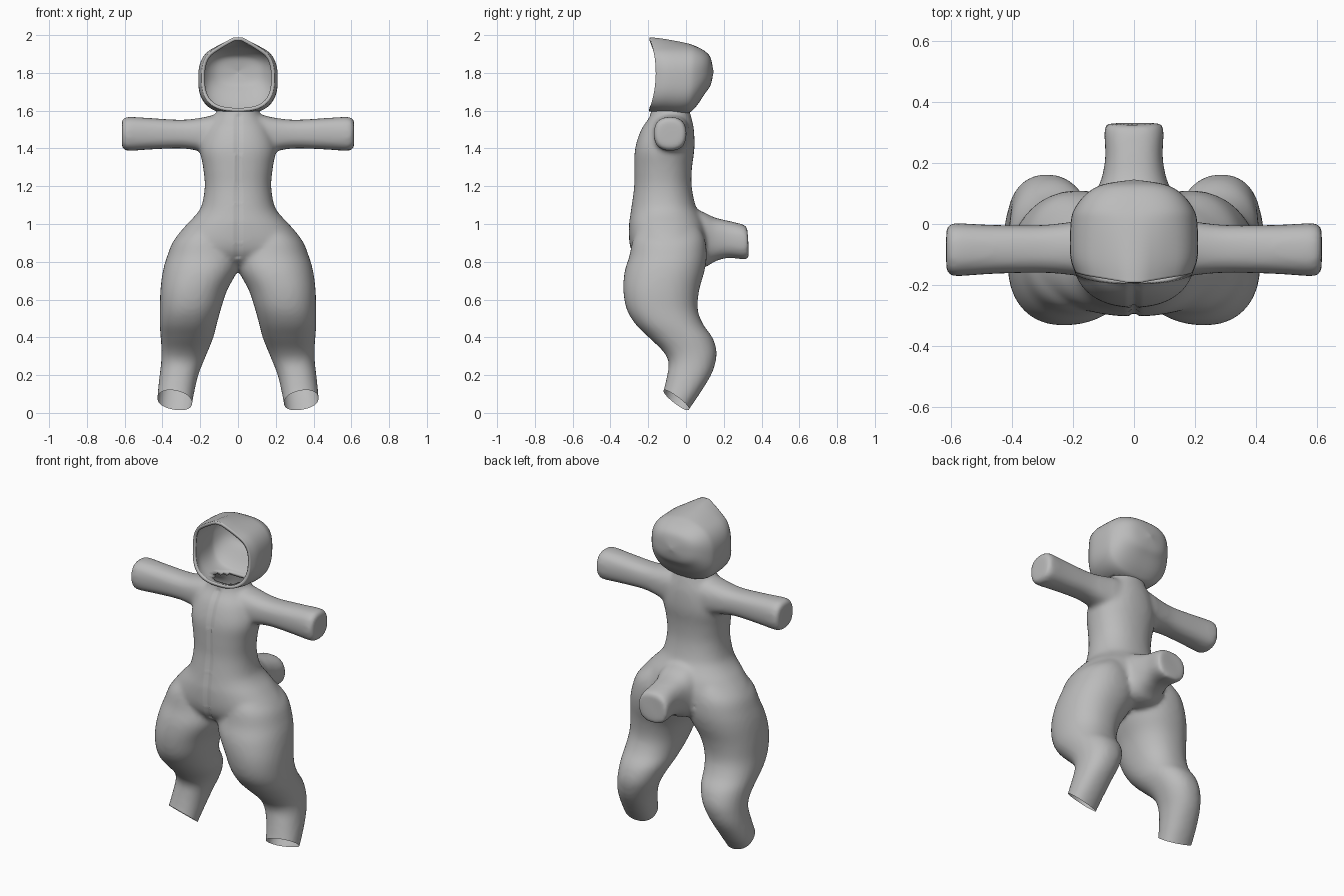
import bpy, bmesh, math
from mathutils import Vector

if "Cube" in bpy.data.objects:
    bpy.data.objects.remove(bpy.data.objects["Cube"])

grey = bpy.data.materials.new("soft_grey")
grey.diffuse_color = (0.5, 0.5, 0.5, 1)
grey.use_nodes = True
grey.node_tree.nodes["Principled BSDF"].inputs["Base Color"].default_value = grey.diffuse_color


def spline(rows, steps):
    """Catmull-Rom resampling of station rows."""
    out = []
    for i in range(len(rows) - 1):
        p = [rows[max(0, min(len(rows) - 1, i + k))] for k in (-1, 0, 1, 2)]
        for s in range(steps):
            t = s / steps
            out.append([0.5 * (2 * b + (c - a) * t + (2 * a - 5 * b + 4 * c - d) * t * t
                               + (3 * b - a - 3 * c + d) * t ** 3) for a, b, c, d in zip(*p)])
    return out + [list(rows[-1])]


def power(v, e):
    return math.copysign(abs(v) ** e, v)


def loft(bm, rows, place, e=0.9, n=40, steps=4):
    """Closed tube; each row is (position, u_min, u_max, v_min, v_max)."""
    rings = []
    for s, u0, u1, v0, v1 in spline(rows, steps):
        ring = []
        for k in range(n):
            a = 2 * math.pi * k / n
            u = (u0 + u1) / 2 + (u1 - u0) / 2 * power(math.cos(a), e)
            v = (v0 + v1) / 2 + (v1 - v0) / 2 * power(math.sin(a), e)
            ring.append(bm.verts.new(place(s, u, v)))
        rings.append(ring)
    for a, b in zip(rings, rings[1:]):
        for k in range(n):
            bm.faces.new((a[k], a[(k + 1) % n], b[(k + 1) % n], b[k]))
    bm.faces.new(rings[0][::-1])
    bm.faces.new(rings[-1])


def finish(name, bm):
    mesh = bpy.data.meshes.new(name)
    bm.to_mesh(mesh)
    bm.free()
    mesh.materials.append(grey)
    mesh.polygons.foreach_set("use_smooth", [True] * len(mesh.polygons))
    ob = bpy.data.objects.new(name, mesh)
    bpy.context.collection.objects.link(ob)
    return ob


def bake(ob):
    """Replace the mesh with its modified version."""
    dg = bpy.context.evaluated_depsgraph_get()
    mesh = bpy.data.meshes.new_from_object(ob.evaluated_get(dg))
    ob.modifiers.clear()
    ob.data = mesh


# Suit: torso, legs, arms and tail, fused into one skin
bm = bmesh.new()
torso = [(0.77, .20, -.19, .05), (0.81, .29, -.255, .085), (0.86, .345, -.29, .11),
         (0.92, .335, -.302, .118), (1.0, .27, -.302, .10), (1.05, .222, -.295, .075),
         (1.1, .192, -.288, .05), (1.2, .176, -.275, .03), (1.3, .185, -.274, .032),
         (1.4, .20, -.27, .045), (1.5, .17, -.238, .042), (1.57, .122, -.192, .027),
         (1.63, .10, -.18, .01)]
loft(bm, [(z, -w, w, f, b) for z, w, f, b in torso], lambda s, u, v: (u, v, s))

leg = [(-0.12, .27, .44, -.24, -.06), (0.0, .25, .432, -.165, .005), (0.1, .233, .426, -.125, .072),
       (0.2, .21, .415, -.10, .133), (0.27, .183, .407, -.092, .157), (0.33, .158, .405, -.125, .162),
       (0.4, .13, .41, -.198, .14), (0.47, .112, .415, -.268, .09), (0.55, .09, .414, -.315, .062),
       (0.65, .057, .411, -.332, .07), (0.75, .004, .398, -.325, .098), (0.83, -.01, .375, -.30, .11),
       (0.92, .02, .335, -.28, .10), (1.0, .06, .24, -.24, .06)]
arm = [(0.03, -.19, .02, 1.36, 1.585), (0.12, -.18, .02, 1.365, 1.578), (0.2, -.168, .008, 1.385, 1.562),
       (0.3, -.16, -.003, 1.40, 1.552), (0.45, -.163, -.003, 1.395, 1.56),
       (0.56, -.17, .002, 1.388, 1.567), (0.597, -.17, .002, 1.39, 1.565), (0.615, -.155, -.012, 1.405, 1.55)]
for side in (1, -1):
    loft(bm, leg, lambda s, u, v: (side * u, v, s))
    loft(bm, arm, lambda s, u, v: (side * s, u, v), e=0.8)

tail = [(0.02, .14, .76, 1.09), (0.1, .125, .77, 1.06), (0.15, .106, .80, 1.035),
        (0.22, .094, .82, 1.018), (0.3, .098, .813, 1.0), (0.332, .092, .813, .99)]
loft(bm, [(y, -w, w, a, b) for y, w, a, b in tail],
     lambda s, u, v: (u, s - max(0, s - .25) * 1.2 * max(0, v - .9), v), e=0.8)
bmesh.ops.recalc_face_normals(bm, faces=bm.faces)

suit = finish("suit_body", bm)
remesh = suit.modifiers.new("fuse", 'REMESH')
remesh.mode = 'VOXEL'
remesh.voxel_size = 0.013
smooth = suit.modifiers.new("soften", 'SMOOTH')
smooth.factor, smooth.iterations = 0.5, 10
bake(suit)

# Open the ankle cuffs and neck, and press in the front seam
bm = bmesh.new()
bm.from_mesh(suit.data)


def cut(test, co, no):
    faces = [f for f in bm.faces if test(f.calc_center_median())]
    geom = list({v for f in faces for v in f.verts} | {e for f in faces for e in f.edges}) + faces
    bmesh.ops.bisect_plane(bm, geom=geom, plane_co=co, plane_no=no, clear_inner=True)


for side in (1, -1):
    cut(lambda c: c.z < 0.35 and c.x * side > 0, (side * .33, -.05, .065), (-.25 * side, .77, 1))
cut(lambda c: c.z > 1.5, (0, 0, 1.598), (0, 0, -1))
for v in bm.verts:
    if abs(v.co.x) < 0.008 and 0.82 < v.co.z < 1.58 and v.co.y < -0.15:
        v.co.y += 0.008
finish("suit", bm)
bpy.data.objects.remove(suit)

# Hood: rings from the face opening to the back, pointed at the top front
bm = bmesh.new()
hood = [(-0.155, .192, 1.597, 1.95, .05), (-0.1, .209, 1.588, 1.953, .038), (0, .208, 1.583, 1.95, .012),
        (0.05, .195, 1.618, 1.942, 0), (0.1, .155, 1.69, 1.915, 0), (0.13, .10, 1.735, 1.88, 0),
        (0.145, .004, 1.80, 1.81, 0)]
n, rings = 56, []
for y, w, z0, z1, peak in spline(hood, 5):
    ring = []
    lean = max(0, min(1, (0.02 - y) / 0.17))
    for k in range(n):
        a = 2 * math.pi * (k + 0.5) / n
        x = w * power(math.cos(a), 0.75)
        z = (z0 + z1) / 2 + (z1 - z0) / 2 * power(math.sin(a), 0.75)
        if math.sin(a) > 0:
            z += peak * max(0, 1 - abs(x) / 0.13) ** 1.4
        ring.append(bm.verts.new((x, y - lean * (0.9 * (z - 1.8) ** 2 + .005), z)))
    rings.append(ring)
for a, b in zip(rings, rings[1:]):
    for k in range(n):
        bm.faces.new((a[k], b[k], b[(k + 1) % n], a[(k + 1) % n]))
bm.faces.new(rings[-1])
bmesh.ops.recalc_face_normals(bm, faces=bm.faces)
back = max(bm.faces, key=lambda f: f.calc_center_median().y)
if back.normal.y < 0:
    bmesh.ops.reverse_faces(bm, faces=bm.faces)
# Neck hole in the hood floor
hole = [f for f in bm.faces for c in [f.calc_center_median()]
        if c.z < 1.63 and (c.x / .095) ** 2 + ((c.y + .085) / .085) ** 2 < 1]
bmesh.ops.delete(bm, geom=hole, context='FACES')
hood_ob = finish("hood", bm)
solid = hood_ob.modifiers.new("thickness", 'SOLIDIFY')
solid.thickness, solid.offset = 0.018, -1
bake(hood_ob)

# Small ring on the tail tip
bm = bmesh.new()
loops = []
for r, y in ((.018, .318), (.016, .327), (.010, .327), (.009, .318)):
    loops.append([bm.verts.new((r * math.cos(k * math.pi / 8), y, .9 + r * math.sin(k * math.pi / 8)))
                  for k in range(16)])
for a, b in zip(loops, loops[1:]):
    for k in range(16):
        bm.faces.new((a[k], a[(k + 1) % 16], b[(k + 1) % 16], b[k]))
bmesh.ops.recalc_face_normals(bm, faces=bm.faces)
finish("tail_ring", bm)
